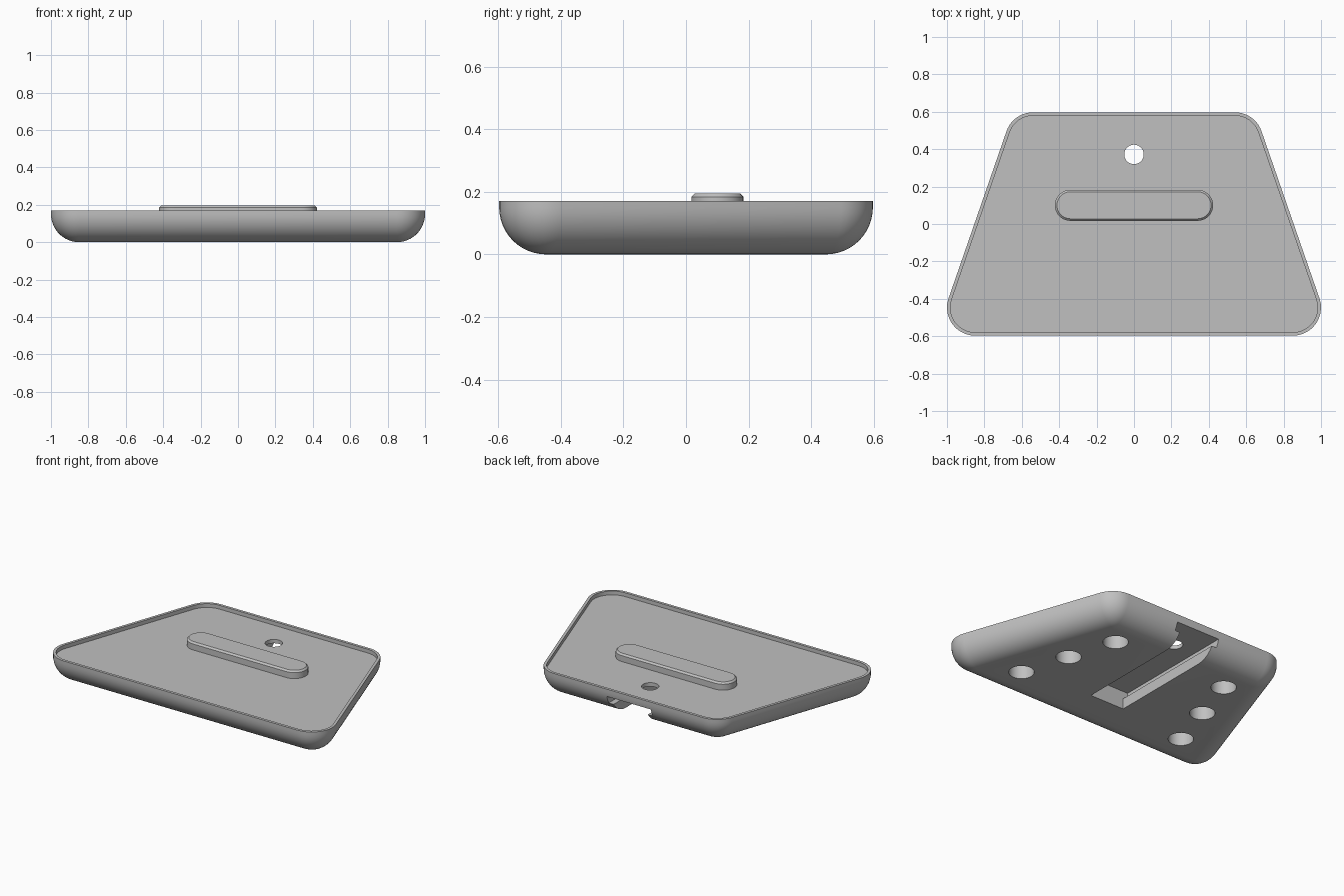
import bpy, bmesh, math

if "Cube" in bpy.data.objects:
    bpy.data.objects.remove(bpy.data.objects["Cube"])

grey = bpy.data.materials.new("light_grey")
grey.diffuse_color = (0.53, 0.53, 0.53, 1)
grey.use_nodes = True
grey.node_tree.nodes["Principled BSDF"].inputs["Base Color"].default_value = grey.diffuse_color


def lofted(name, rings):
    """Bridge equal-length closed loops and cap both ends."""
    bm = bmesh.new()
    loops = [[bm.verts.new(p) for p in ring] for ring in rings]
    n = len(loops[0])
    for a, b in zip(loops, loops[1:]):
        for i in range(n):
            j = (i + 1) % n
            bm.faces.new((a[i], a[j], b[j], b[i]))
    bm.faces.new(loops[0][::-1])
    bm.faces.new(loops[-1])
    bmesh.ops.remove_doubles(bm, verts=bm.verts, dist=1e-5)
    bmesh.ops.recalc_face_normals(bm, faces=bm.faces)
    mesh = bpy.data.meshes.new(name)
    bm.to_mesh(mesh)
    bm.free()
    obj = bpy.data.objects.new(name, mesh)
    bpy.context.collection.objects.link(obj)
    mesh.materials.append(grey)
    return obj


def outline(corners, r, z, seg=10):
    """Rounded polygon; each corner is (x, y, start angle, end angle)."""
    pts = []
    for x, y, a0, a1 in corners:
        for i in range(seg + 1):
            a = math.radians(a0 + (a1 - a0) * i / seg)
            pts.append((x + r * math.cos(a), y + r * math.sin(a), z))
    return pts


def box(name, x, y0, y1, z0, z1):
    base = [(-x, y0), (x, y0), (x, y1), (-x, y1)]
    return lofted(name, [[(px, py, z) for px, py in base] for z in (z0, z1)])


def cylinder(name, x, y, r, z0, z1):
    ring = [(x, y, 0, 352.5)]
    return lofted(name, [outline(ring, r, z, 47) for z in (z0, z1)])


def smooth(obj):
    bpy.ops.object.select_all(action='DESELECT')
    obj.select_set(True)
    bpy.context.view_layer.objects.active = obj
    bpy.ops.object.shade_smooth_by_angle(angle=math.radians(30))


# Tapered tray body with a rounded underside and a shallow recess on top
R = 0.15
TILT = 19.1
trapezoid = [(0.85, -0.447, -90, TILT), (0.54, 0.447, TILT, 90),
             (-0.54, 0.447, 90, 180 - TILT), (-0.85, -0.447, 180 - TILT, 270)]
rings = []
for i in range(13):
    a = math.pi / 2 * (1 - i / 12)
    rings.append(outline(trapezoid, max(R * math.cos(a), 0.0005), R - R * math.sin(a)))
rings += [outline(trapezoid, R, 0.17), outline(trapezoid, R - 0.018, 0.17),
          outline(trapezoid, R - 0.018, 0.145)]
body = lofted("tray_body", rings)

# Cutters: T-shaped mounting slot, through hole, six blind sockets
cutters = [box("slot_cutter", 0.125, -0.25, 0.8, -0.1, 0.09),
           box("slot_undercut_cutter", 0.16, -0.25, 0.8, 0.07, 0.12),
           cylinder("through_hole_cutter", 0, 0.372, 0.052, -0.1, 0.3)]
for side in (-1, 1):
    for x, y in ((0.42, 0.33), (0.52, 0.013), (0.62, -0.305)):
        cutters.append(cylinder("socket_cutter", side * x, y, 0.076, -0.1, 0.11))
for cutter in cutters:
    cutter.hide_render = True
    mod = body.modifiers.new(cutter.name, 'BOOLEAN')
    mod.operation = 'DIFFERENCE'
    mod.solver = 'EXACT'
    mod.object = cutter

# Bake the cuts and discard the cutters
bpy.context.view_layer.update()
cut_mesh = bpy.data.meshes.new_from_object(
    body.evaluated_get(bpy.context.evaluated_depsgraph_get()))
body.modifiers.clear()
body.data = cut_mesh
for cutter in cutters:
    bpy.data.objects.remove(cutter)
smooth(body)

# Raised pill-shaped bar with a chamfered top
pill = [(0.34, 0.1, -90, 90), (-0.34, 0.1, 90, 270)]
bar = lofted("raised_bar", [outline(pill, r, z, 20) for r, z in
                            ((0.083, 0.14), (0.083, 0.184), (0.072, 0.195))])
smooth(bar)
